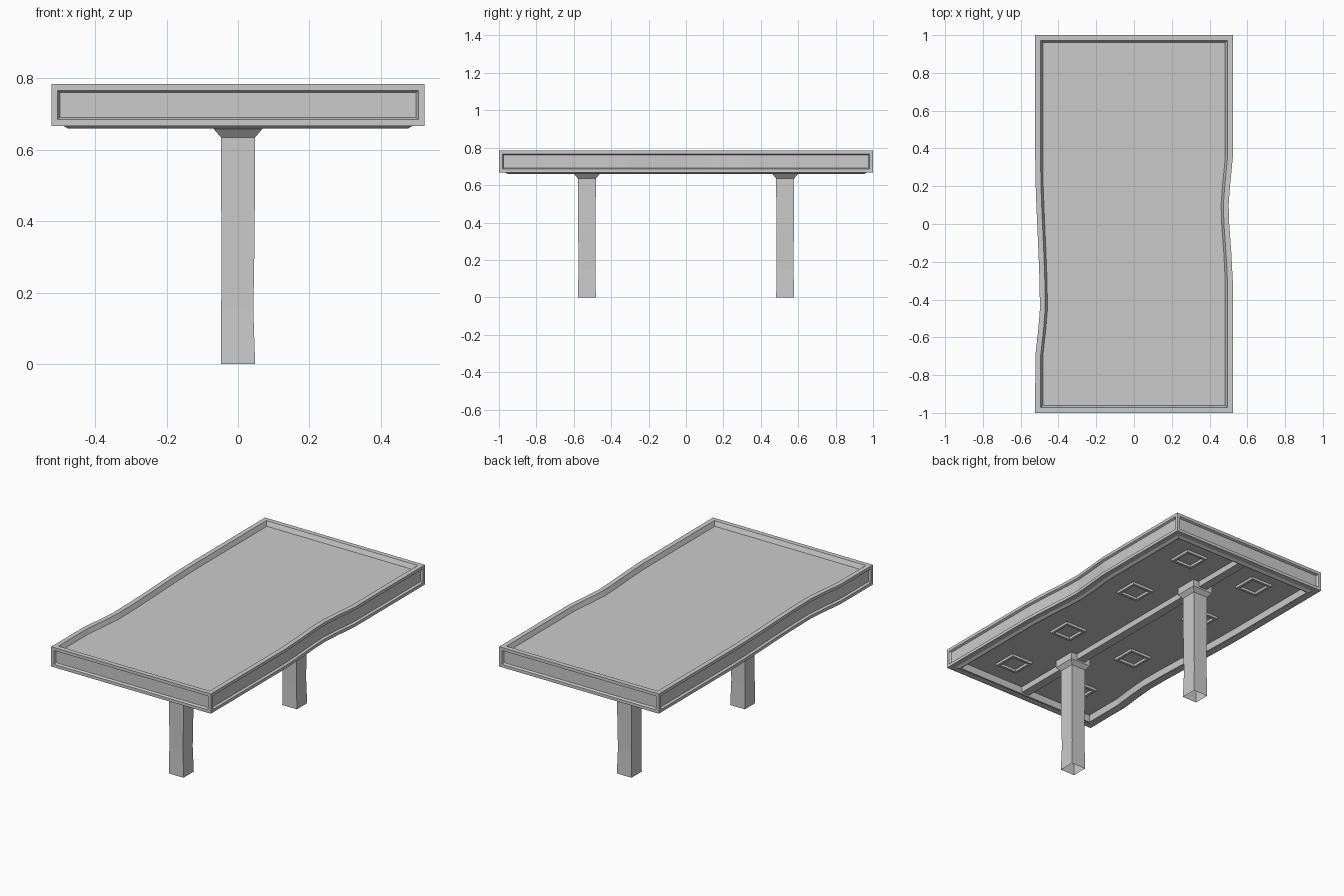
import bpy, bmesh, math

if "Cube" in bpy.data.objects:
    bpy.data.objects.remove(bpy.data.objects["Cube"])


def finish(name, bm):
    bmesh.ops.recalc_face_normals(bm, faces=bm.faces[:])
    me = bpy.data.meshes.new(name)
    bm.to_mesh(me)
    bm.free()
    ob = bpy.data.objects.new(name, me)
    bpy.context.collection.objects.link(ob)
    return ob


def loft(bm, rings, cap_start=True, cap_end=True, close=False):
    """Skin a stack of point rings; returns the faces per band."""
    vs = [[bm.verts.new(p) for p in r] for r in rings]
    n = len(vs[0])
    pairs = list(zip(vs, vs[1:] + vs[:1])) if close else list(zip(vs, vs[1:]))
    bands = [[bm.faces.new((a[i], a[(i + 1) % n], b[(i + 1) % n], b[i]))
              for i in range(n)] for a, b in pairs]
    if cap_start and not close:
        bm.faces.new(vs[0])
    if cap_end and not close:
        bm.faces.new(vs[-1][::-1])
    return bands


def square(h, z, cx=0.0, cy=0.0):
    return [(cx + sx * h, cy + sy * h, z)
            for sx, sy in ((-1, -1), (1, -1), (1, 1), (-1, 1))]


# Worn dents in the long edges
def dent(y, lo, mid, hi, depth):
    if y <= lo or y >= hi:
        return 0.0
    t = (y - lo) / (mid - lo) if y < mid else (hi - y) / (hi - mid)
    return depth * t * t * (3 - 2 * t)


STEPS = [-0.7, -0.56, -0.45, -0.3, -0.15, 0.0, 0.1, 0.2, 0.35]


def outline(inset, z):
    e = 1 - inset
    ys = [-e] + STEPS + [e]
    right = [(0.523 - inset - dent(y, -0.32, 0.1, 0.36, 0.022), y, z) for y in ys]
    left = [(-0.523 + inset + dent(y, -0.72, -0.45, 0.36, 0.025), y, z) for y in ys]
    return right + left[::-1]


# Table top: sunken surface, raised rim, framed sides, hollow underside
bm = bmesh.new()
profile = [(0.04, 0.758), (0.028, 0.784), (0.0, 0.784), (0.0, 0.667),
           (0.034, 0.667), (0.046, 0.66), (0.056, 0.66), (0.06, 0.70)]
bands = loft(bm, [outline(i, z) for i, z in profile])
bmesh.ops.recalc_face_normals(bm, faces=bm.faces[:])
side = bands[2]
m = len(STEPS) + 1
for group in (side[:m], [side[m]], side[m + 1:2 * m + 1], [side[2 * m + 1]]):
    bmesh.ops.inset_region(bm, faces=group, thickness=0.018, use_even_offset=True)
    bmesh.ops.inset_region(bm, faces=group, thickness=0.006, depth=-0.012,
                           use_even_offset=True)
finish("table_top", bm)

# Beam along the underside
bm = bmesh.new()
loft(bm, [[(-0.03, y, 0.705), (0.03, y, 0.705), (0.026, y, 0.668), (-0.026, y, 0.668)]
          for y in (-0.943, 0.943)])
finish("under_beam", bm)

# Square raised frames on the underside
for k, (x, y) in enumerate([(sx * 0.235, y) for sx in (-1, 1)
                            for y in (-0.76, -0.29, 0.29, 0.76)]):
    bm = bmesh.new()
    loft(bm, [square(h, z, x, y) for h, z in
              ((0.074, 0.703), (0.070, 0.687), (0.055, 0.687), (0.051, 0.703))], close=True)
    finish(f"under_frame_{k + 1}", bm)

# Hollow legs with flared heads, slightly uneven
for name, cy in (("front_leg", -0.53), ("back_leg", 0.53)):
    bm = bmesh.new()
    loft(bm, [square(h, z, dx, cy) for h, z, dx in
              ((0.048, 0, 0), (0.045, 0.15, -0.002), (0.0465, 0.35, 0),
               (0.048, 0.635, 0), (0.068, 0.658, 0), (0.068, 0.702, 0))],
         cap_start=False)
    finish(name, bm)
